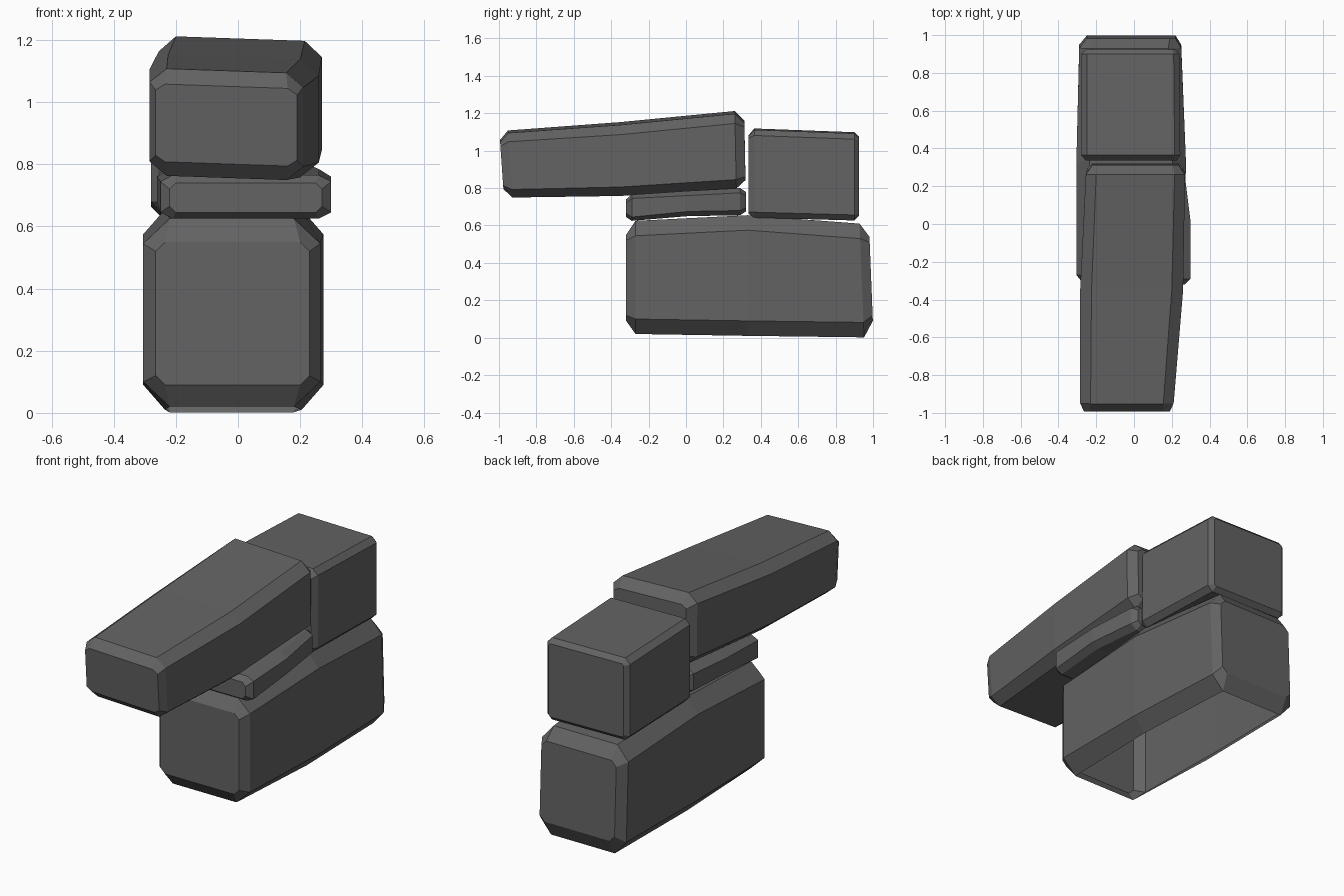
import bpy, bmesh

mat = bpy.data.materials.new("dark grey stone")
mat.diffuse_color = (0.125, 0.125, 0.125, 1)


def stone(name, rings, roll=0.0, shear=(0.0, 0.0), open_bottom=False):
    """Loft chamfered rectangles (y, x0, x1, z0, z1, cx, cz) along y.
    roll tilts the stone across x, shear slants the front and back ends."""
    bm = bmesh.new()
    loops = []
    for i, (y, x0, x1, z0, z1, cx, cz) in enumerate(rings):
        k = shear[0] if i < 2 else shear[1] if i >= len(rings) - 2 else 0
        zm = (z0 + z1) / 2
        pts = [(x0 + cx, z0), (x1 - cx, z0), (x1, z0 + cz), (x1, z1 - cz),
               (x1 - cx, z1), (x0 + cx, z1), (x0, z1 - cz), (x0, z0 + cz)]
        loops.append([bm.verts.new((x, y + k * (z - zm), z + roll * x)) for x, z in pts])
    for a, b in zip(loops, loops[1:]):
        for j in range(8):
            n = (j + 1) % 8
            bm.faces.new((a[j], a[n], b[n], b[j]))
    bm.faces.new(loops[0])
    bm.faces.new(loops[-1])
    bmesh.ops.recalc_face_normals(bm, faces=bm.faces)
    if open_bottom:
        under = [f for f in bm.faces if f.normal.z < -0.97]
        bmesh.ops.delete(bm, geom=under, context='FACES')
    me = bpy.data.meshes.new(name)
    bm.to_mesh(me)
    bm.free()
    me.materials.append(mat)
    ob = bpy.data.objects.new(name, me)
    bpy.context.collection.objects.link(ob)
    return ob


# large foundation block, hollow underneath
stone("base_stone", [
    (-0.32, -0.265, 0.23, 0.09, 0.55, 0.03, 0.03),
    (-0.27, -0.305, 0.265, 0.02, 0.625, 0.085, 0.08),
    (0.33, -0.305, 0.275, 0.01, 0.655, 0.07, 0.08),
    (0.94, -0.29, 0.25, 0.002, 0.61, 0.07, 0.08),
    (0.99, -0.25, 0.22, 0.09, 0.54, 0.03, 0.03),
], shear=(0, -0.04), open_bottom=True)

# thin slab wedged between the base and the long stone
stone("wedge_slab", [
    (-0.32, -0.22, 0.27, 0.645, 0.74, 0.02, 0.02),
    (-0.29, -0.25, 0.30, 0.625, 0.765, 0.04, 0.02),
    (0.01, -0.26, 0.30, 0.65, 0.785, 0.04, 0.025),
    (0.29, -0.25, 0.265, 0.655, 0.80, 0.04, 0.025),
    (0.32, -0.22, 0.24, 0.675, 0.78, 0.02, 0.02),
])

# long overhanging stone
stone("long_top_stone", [
    (-0.985, -0.265, 0.19, 0.80, 1.05, 0.03, 0.02),
    (-0.94, -0.285, 0.21, 0.755, 1.10, 0.055, 0.045),
    (-0.35, -0.285, 0.26, 0.765, 1.145, 0.06, 0.05),
    (0.265, -0.255, 0.27, 0.805, 1.205, 0.055, 0.05),
    (0.315, -0.22, 0.235, 0.85, 1.155, 0.03, 0.02),
], roll=-0.035, shear=(-0.07, -0.02))

# squarish stone at the back
stone("rear_block", [
    (0.335, -0.255, 0.225, 0.665, 1.08, 0.01, 0.01),
    (0.365, -0.28, 0.245, 0.645, 1.115, 0.03, 0.03),
    (0.90, -0.28, 0.24, 0.63, 1.095, 0.03, 0.03),
    (0.925, -0.255, 0.215, 0.655, 1.07, 0.01, 0.01),
], roll=-0.015)
